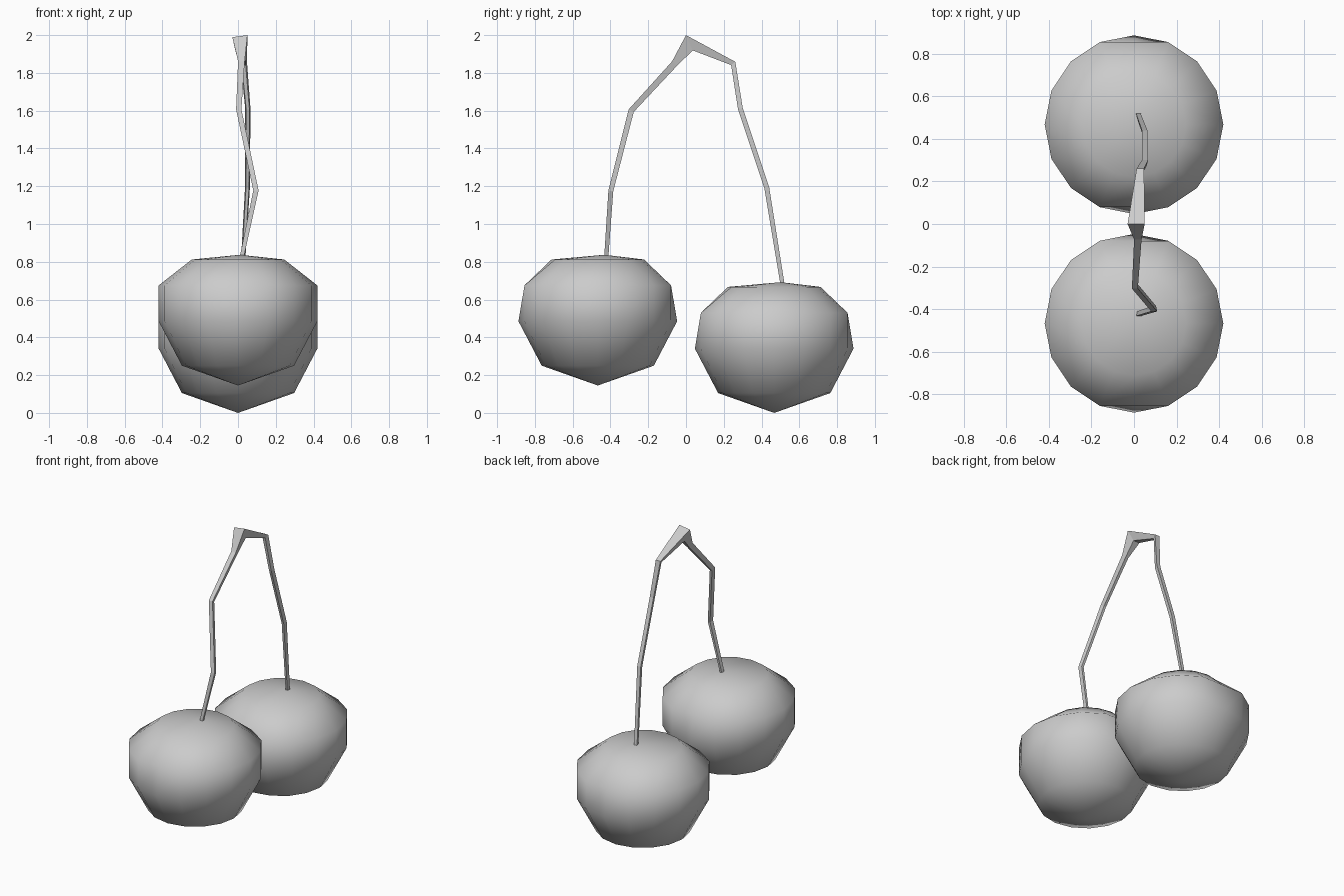
import bpy, bmesh
from math import cos, sin, tau
from mathutils import Vector

if "Cube" in bpy.data.objects:
    bpy.data.objects.remove(bpy.data.objects["Cube"])

SIDES = 16
RINGS = [(0.297, 0.105), (0.42, 0.34), (0.42, 0.53), (0.245, 0.667)]  # radius, height


def finish(name, bm, smooth):
    bmesh.ops.recalc_face_normals(bm, faces=bm.faces)
    for f in bm.faces:
        f.smooth = smooth
    me = bpy.data.meshes.new(name)
    bm.to_mesh(me)
    bm.free()
    ob = bpy.data.objects.new(name, me)
    bpy.context.collection.objects.link(ob)
    return ob


def bridge(bm, a, b):
    n = len(a)
    for i in range(n):
        bm.faces.new((a[i], a[(i + 1) % n], b[(i + 1) % n], b[i]))


# Cherry: stacked rings closed by a bottom point and an off-centre top point
def cherry(name, y, z):
    bm = bmesh.new()
    rings = []
    for k, (r, h) in enumerate(RINGS):
        ring = []
        for i in range(SIDES):
            a = tau * i / SIDES
            # the shoulder ring is flattened at its front and back
            rr = 0.388 if k == 2 and i in (4, 12) else r
            ring.append(bm.verts.new((rr * cos(a), y + rr * sin(a), z + h)))
        rings.append(ring)
    for a, b in zip(rings, rings[1:]):
        bridge(bm, a, b)
    bottom = bm.verts.new((0, y, z))
    top = bm.verts.new((0.01, y + 0.035, z + 0.692))
    for ring, tip in ((rings[0], bottom), (rings[-1], top)):
        for i in range(SIDES):
            bm.faces.new((ring[i], ring[(i + 1) % SIDES], tip))
    return finish(name, bm, True)


cherry("front_cherry", -0.467, 0.145)
cherry("back_cherry", 0.467, 0.0)

# Forked stem: one faceted sweep from cherry to cherry (x, y, z, width, depth)
PATH = [
    (0.02, -0.422, 0.825, 0.022, 0.022),
    (0.095, -0.398, 1.175, 0.028, 0.026),
    (0.004, -0.29, 1.60, 0.028, 0.03),
    (0.018, -0.06, 1.85, 0.035, 0.035),
    (0.01, 0.018, 1.957, 0.08, 0.075),
    (0.03, 0.25, 1.85, 0.035, 0.028),
    (0.052, 0.288, 1.61, 0.028, 0.026),
    (0.05, 0.428, 1.19, 0.026, 0.026),
    (0.02, 0.51, 0.685, 0.022, 0.022),
]
pts = [Vector(p[:3]) for p in PATH]
bm = bmesh.new()
sections = []
for i, (x, y, z, w, d) in enumerate(PATH):
    t = pts[min(i + 1, len(pts) - 1)] - pts[max(i - 1, 0)]
    out = Vector((0, -t.z, t.y)).normalized() * d / 2
    if i == 4:
        out = Vector((0, -0.018, 0.038))
    side = Vector((w / 2, 0, 0))
    tilt = Vector((0, 0, 0.006 if i == 4 else 0))
    sections.append([bm.verts.new(v) for v in (
        pts[i] + out - side - tilt, pts[i] + out + side + tilt * 0.8,
        pts[i] - out + side * 0.6, pts[i] - out - side * 0.6)])
for a, b in zip(sections, sections[1:]):
    bridge(bm, a, b)
bm.faces.new(sections[0])
bm.faces.new(sections[-1])
finish("forked_stem", bm, False)
